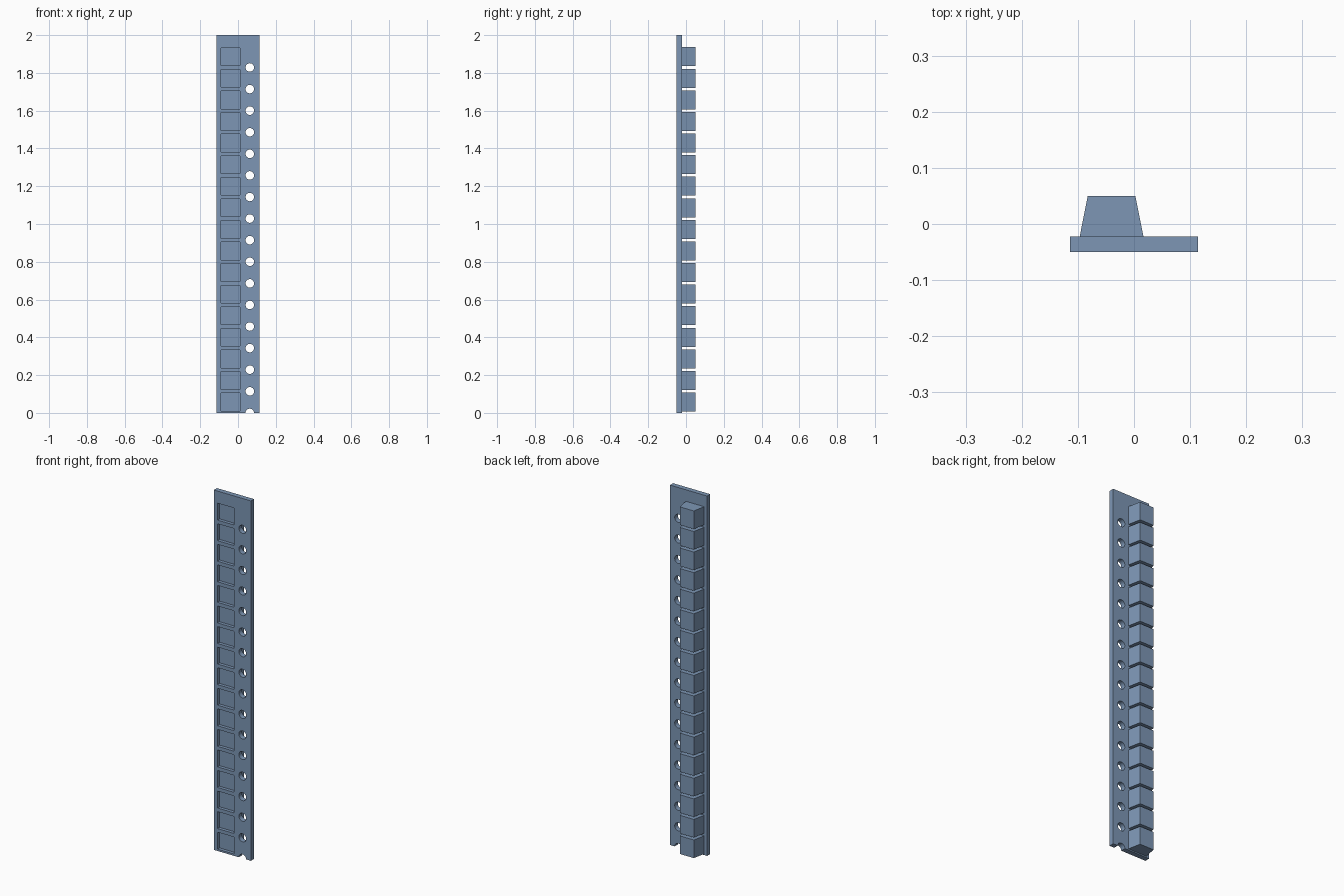
import bpy
import bmesh
from math import radians
from mathutils import Matrix, Vector

cube = bpy.data.objects.get("Cube")
if cube:
    bpy.data.objects.remove(cube, do_unlink=True)

# Main dimensions
PITCH = 2 / 17.5
COUNT = 17
HALF_W = 0.114
FRONT, PLATE_BACK, BACK = -0.0495, -0.022, 0.0495
POCKET_X, HOLE_X = -0.04, 0.0625
POCKET_DEPTH = 0.018

blue = bpy.data.materials.new("slate_blue")
blue.use_nodes = True
COLOUR = (0.205, 0.307, 0.462, 1)
blue.diffuse_color = COLOUR
blue.node_tree.nodes["Principled BSDF"].inputs["Base Color"].default_value = COLOUR


def make_object(name, bm):
    bmesh.ops.recalc_face_normals(bm, faces=bm.faces)
    mesh = bpy.data.meshes.new(name)
    bm.to_mesh(mesh)
    bm.free()
    mesh.materials.append(blue)
    obj = bpy.data.objects.new(name, mesh)
    bpy.context.collection.objects.link(obj)
    return obj


def add_box(bm, low, high):
    low, high = Vector(low), Vector(high)
    matrix = Matrix.Translation((low + high) / 2) @ Matrix.Diagonal((*(high - low), 1))
    return bmesh.ops.create_cube(bm, size=1, matrix=matrix)["verts"]


# Flat backing strip
bm = bmesh.new()
add_box(bm, (-HALF_W, FRONT, 0), (HALF_W, PLATE_BACK, 2))
strip = make_object("backing_strip", bm)

# Cutter: round holes on the pitch lines, square recesses between them
bm = bmesh.new()
for i in range(COUNT):
    turn = Matrix.Translation((HOLE_X, -0.035, i * PITCH)) @ Matrix.Rotation(radians(90), 4, "X")
    bmesh.ops.create_cone(bm, cap_ends=True, segments=32, radius1=0.0225,
                          radius2=0.0225, depth=0.1, matrix=turn)
    z = (i + 0.5) * PITCH
    add_box(bm, (POCKET_X - 0.051, FRONT - 0.02, z - 0.047),
            (POCKET_X + 0.051, FRONT + POCKET_DEPTH, z + 0.047))
cutter = make_object("hole_and_recess_cutter", bm)

cut = strip.modifiers.new("cut_openings", "BOOLEAN")
cut.operation = "DIFFERENCE"
cut.solver = "EXACT"
cut.object = cutter
bpy.context.view_layer.objects.active = strip
strip.select_set(True)
bpy.ops.object.modifier_apply(modifier=cut.name)
bpy.data.objects.remove(cutter, do_unlink=True)
bpy.ops.object.shade_smooth_by_angle(angle=radians(30))

# Row of pocket blocks on the back, narrowing away from the strip
bm = bmesh.new()
for i in range(COUNT):
    z = (i + 0.5) * PITCH
    verts = add_box(bm, (POCKET_X - 0.0567, PLATE_BACK, z - 0.0503),
                    (POCKET_X + 0.0567, BACK, z + 0.0503))
    for v in verts:
        if v.co.y > 0:
            v.co.x = POCKET_X + (v.co.x - POCKET_X) * 0.75
make_object("pocket_blocks", bm)
